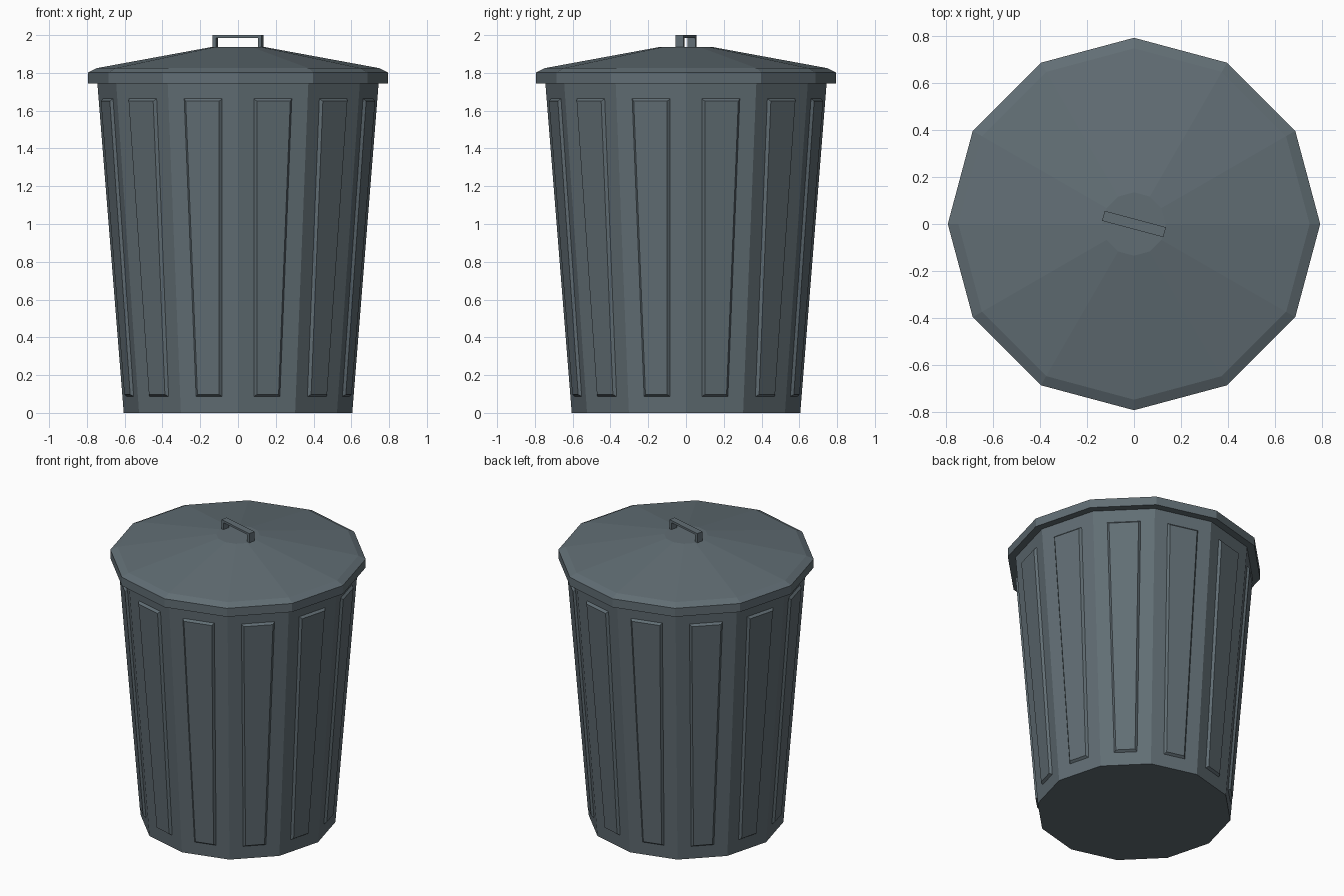
import bpy, bmesh, math
from mathutils import Matrix

if "Cube" in bpy.data.objects:
    bpy.data.objects.remove(bpy.data.objects["Cube"])

SIDES = 12
mat = bpy.data.materials.new("dark_slate")
mat.diffuse_color = (0.12, 0.155, 0.175, 1)
mat.use_nodes = True
mat.node_tree.nodes["Principled BSDF"].inputs["Base Color"].default_value = mat.diffuse_color


def finish(name, bm):
    bmesh.ops.recalc_face_normals(bm, faces=bm.faces[:])
    me = bpy.data.meshes.new(name)
    bm.to_mesh(me)
    bm.free()
    me.materials.append(mat)
    ob = bpy.data.objects.new(name, me)
    bpy.context.collection.objects.link(ob)
    return ob


def lathe(bm, profile):
    """Stack of 12-sided rings, capped at both ends; returns the side faces."""
    rings = [[bm.verts.new((r * math.cos(2 * math.pi * i / SIDES),
                            r * math.sin(2 * math.pi * i / SIDES), z))
              for i in range(SIDES)] for r, z in profile]
    sides = []
    for a, b in zip(rings, rings[1:]):
        for i in range(SIDES):
            j = (i + 1) % SIDES
            sides.append(bm.faces.new((a[i], a[j], b[j], b[i])))
    bm.faces.new(rings[0][::-1])
    bm.faces.new(rings[-1])
    return sides


# Tapered bin body with a raised panel on every side
bm = bmesh.new()
sides = lathe(bm, [(0.605, 0), (0.745, 1.75)])
bm.normal_update()
bmesh.ops.inset_individual(bm, faces=sides, thickness=0.087, use_even_offset=True)
bmesh.ops.inset_individual(bm, faces=sides, thickness=0.012, depth=0.015,
                           use_even_offset=True)
finish("bin_body", bm)

# Lid: overhanging rim, small bevel, shallow cone with a flat top
bm = bmesh.new()
lathe(bm, [(0.793, 1.745), (0.793, 1.803), (0.748, 1.825), (0.135, 1.938)])
finish("lid", bm)

# Handle: extruded U profile, turned to line up with the lid facets
bm = bmesh.new()
L, T, W, Z0, Z1 = 0.135, 0.02, 0.044, 1.93, 2.0
outline = [(-L, Z0), (-L, Z1), (L, Z1), (L, Z0),
           (L - T, Z0), (L - T, Z1 - 0.015), (T - L, Z1 - 0.015), (T - L, Z0)]
face = bm.faces.new([bm.verts.new((x, -W / 2, z)) for x, z in outline])
geo = bmesh.ops.extrude_face_region(bm, geom=[face])["geom"]
bmesh.ops.translate(bm, vec=(0, W, 0),
                    verts=[v for v in geo if isinstance(v, bmesh.types.BMVert)])
if not face.is_valid or len(bm.faces) < 10:
    bm.faces.new([v for v in bm.verts if v.co.y < 0])
bmesh.ops.rotate(bm, verts=bm.verts[:], matrix=Matrix.Rotation(math.radians(-15), 3, 'Z'))
finish("lid_handle", bm)
